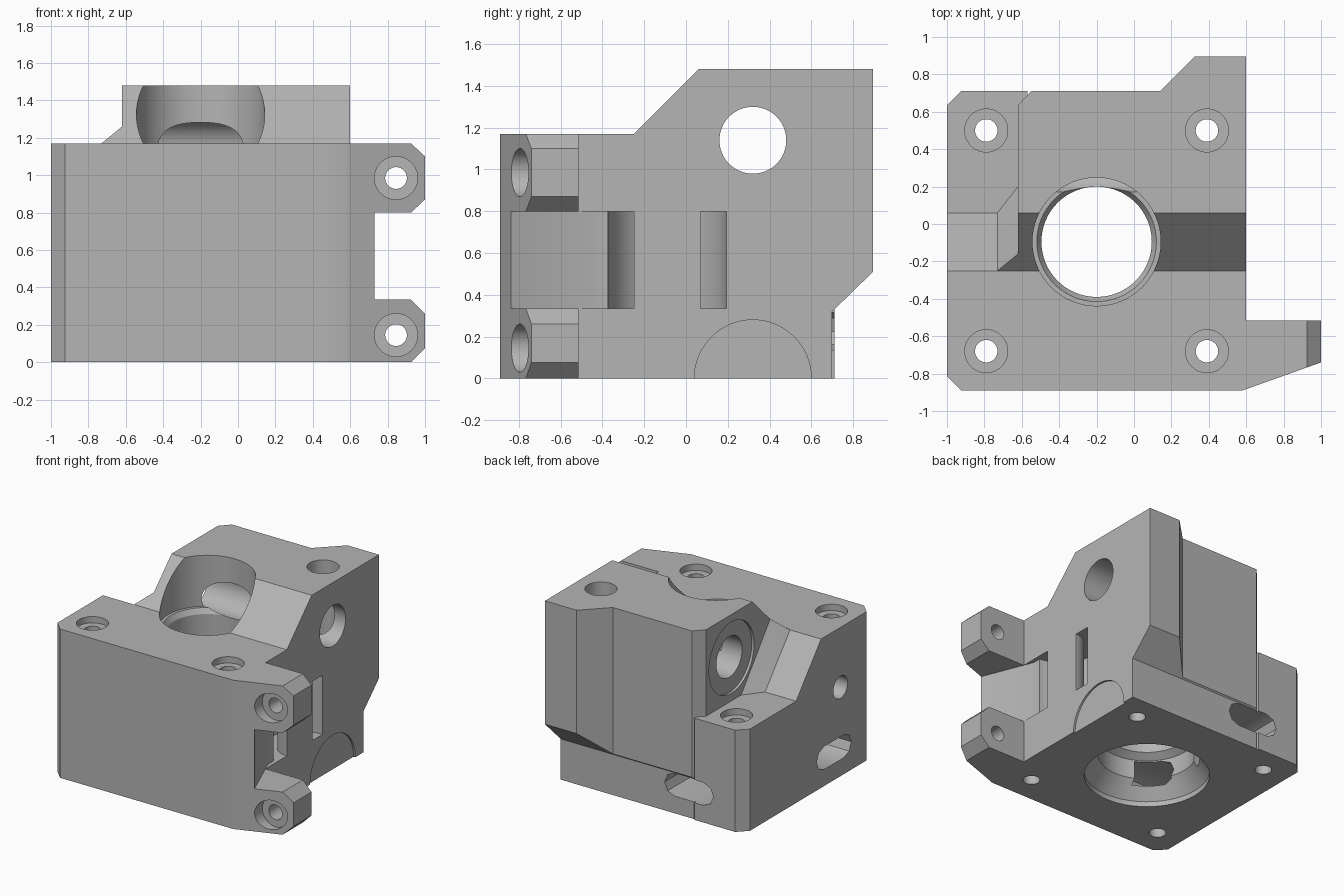
import bpy, bmesh, math

cube = bpy.data.objects.get("Cube")
if cube:
    bpy.data.objects.remove(cube, do_unlink=True)

grey = bpy.data.materials.new("plain_grey")
grey.use_nodes = True
COLOR = (0.46, 0.46, 0.46, 1)
grey.diffuse_color = COLOR
grey.node_tree.nodes["Principled BSDF"].inputs["Base Color"].default_value = COLOR


def finish(name, bm):
    bmesh.ops.recalc_face_normals(bm, faces=bm.faces)
    mesh = bpy.data.meshes.new(name)
    bm.to_mesh(mesh)
    bm.free()
    mesh.materials.append(grey)
    ob = bpy.data.objects.new(name, mesh)
    bpy.context.scene.collection.objects.link(ob)
    return ob


def place(axis, u, v, t):
    return {"x": (t, u, v), "y": (u, t, v), "z": (u, v, t)}[axis]


def prism(name, axis, pts, a, b):
    """Extrude a flat outline along an axis from a to b."""
    bm = bmesh.new()
    low = [bm.verts.new(place(axis, u, v, a)) for u, v in pts]
    high = [bm.verts.new(place(axis, u, v, b)) for u, v in pts]
    bm.faces.new(low)
    bm.faces.new(high)
    n = len(pts)
    for i in range(n):
        j = (i + 1) % n
        bm.faces.new((low[i], low[j], high[j], high[i]))
    return finish(name, bm)


def arc(cu, cv, r, start=0, end=360, n=64):
    full = end - start == 360
    angles = [math.radians(start + (end - start) * i / (n if full else n - 1)) for i in range(n)]
    return [(cu + r * math.cos(t), cv + r * math.sin(t)) for t in angles]


def rod(axis, cu, cv, r, a, b):
    return prism("rod", axis, arc(cu, cv, r), a, b)


def lathe(cx, cy, profile, n=64):
    """Solid of revolution about a vertical axis from (radius, height) pairs."""
    bm = bmesh.new()
    rings = [[bm.verts.new((x, y, z)) for x, y in arc(cx, cy, r, n=n)] for r, z in profile]
    bm.faces.new(rings[0])
    bm.faces.new(rings[-1])
    for lo, hi in zip(rings, rings[1:]):
        for i in range(n):
            j = (i + 1) % n
            bm.faces.new((lo[i], lo[j], hi[j], hi[i]))
    return finish("lathe", bm)


def hull(pts):
    bm = bmesh.new()
    for p in pts:
        bm.verts.new(p)
    bmesh.ops.convex_hull(bm, input=bm.verts)
    return finish("hull", bm)


def combine(target, tool, op="DIFFERENCE"):
    mod = target.modifiers.new("combine", "BOOLEAN")
    mod.operation, mod.solver, mod.object = op, "EXACT", tool
    graph = bpy.context.evaluated_depsgraph_get()
    mesh = bpy.data.meshes.new_from_object(target.evaluated_get(graph))
    target.modifiers.clear()
    target.data = mesh
    bpy.data.objects.remove(tool, do_unlink=True)


# Tall block with the sloped front and overhanging rear corner
body = prism("housing_body", "z", [(-.62, -.89), (.58, -.89), (.6, -.883), (.6, .9), (.33, .9),
                                   (.14, .71), (-.55, .71), (-.62, .635)], -.1, 1.6)
combine(body, prism("side_profile", "x", [(-1, 0), (.7, 0), (.7, .32), (.895, .51), (.895, 1.48),
                                          (.06, 1.48), (-.25, 1.17), (-1, 1.17)], -1.2, 1.2), "INTERSECT")

# Lower left shoulder with bevelled corners
shoulder = prism("shoulder", "x", [(-.89, 0), (.71, 0), (.71, .8), (.06, .8), (-.25, 1.17), (-.89, 1.17)], -1.1, -.57)
combine(shoulder, prism("outline", "z", [(-.5, -.89), (-.925, -.89), (-1, -.815), (-1, .635),
                                         (-.925, .71), (-.5, .71)], -.1, 1.4), "INTERSECT")
combine(body, shoulder, "UNION")

# Angled web between the shoulder slope and the tall block
combine(body, hull([(-.73, -.25, 1.17), (-.73, .06, .8), (-.62, -.16, 1.26), (-.62, .2, .8),
                    (-.58, -.16, 1.26), (-.58, .2, .8), (-.58, -.25, 1.17), (-.58, .06, .8)]), "UNION")

# Side flange with two bevelled lugs
flange = prism("flange", "z", [(.45, -.89), (.58, -.89), (1, -.74), (1, -.515), (.45, -.515)], -.1, 1.3)
combine(flange, prism("lugs", "y", [(.4, 0), (.925, 0), (1, .075), (1, .26), (.925, .335), (.73, .335),
                                    (.73, .8), (.925, .8), (1, .87), (1, 1.1), (.925, 1.17), (.4, 1.17)],
                      -1, 0), "INTERSECT")
combine(body, flange, "UNION")

# Stepped vertical bore
combine(body, lathe(-.2, -.095, [(.45, -.1), (.45, .04), (.35, .17), (.35, .32), (.295, .36),
                                 (.295, 1.04), (.32, 1.08), (.343, 1.08), (.343, 1.6)]))

# Horizontal bore and its shallow seats
combine(body, rod("x", .32, 1.14, .16, -1.2, 1.2))
combine(body, rod("x", .32, 1.14, .28, -.9, -.6))
combine(body, rod("x", .32, 0, .28, .585, .8))

# Counterbored vertical bolt holes: x, y, seat height
for x, y, seat in ((-.79, .5, .75), (.39, .5, .75), (.39, -.68, 1.12), (-.79, -.68, 1.12)):
    combine(body, lathe(x, y, [(.06, -.1), (.06, seat), (.115, seat), (.115, 1.6)], 48))

# Lug bolt holes
for z in (.145, .985):
    combine(body, rod("y", .845, z, .058, -1, -.4))
    combine(body, rod("y", .845, z, .115, -1, -.74))

# Curved strap channel and the slanted relief leading to it
loop = arc(.6, -.09, .285, 80, 280, 40) + arc(.6, -.09, .16, 280, 80, 40)
combine(body, prism("strap", "z", loop, .335, .8))
combine(body, prism("relief", "z", [(.73, -.84), (.57, -.44), (.57, -.36), (.9, -.36), (.9, -.84)], .335, .8))


# Rounded vent slots through the rear and left walls into the bore
def slot(c, z):
    return arc(c + .125, z, .09, -90, 90, 5) + arc(c - .125, z, .09, 90, 270, 5)


combine(body, prism("rear_slot", "y", slot(-.52, .225), .05, 1))
combine(body, prism("left_slot", "x", slot(-.41, .22), -1.2, -.35))

# Small blind hole in the left wall
combine(body, rod("x", -.49, .7, .088, -1.2, -.5))

for ob in bpy.context.selected_objects:
    ob.select_set(False)
bpy.context.view_layer.objects.active = body
body.select_set(True)
bpy.ops.object.shade_smooth_by_angle(angle=math.radians(25))
